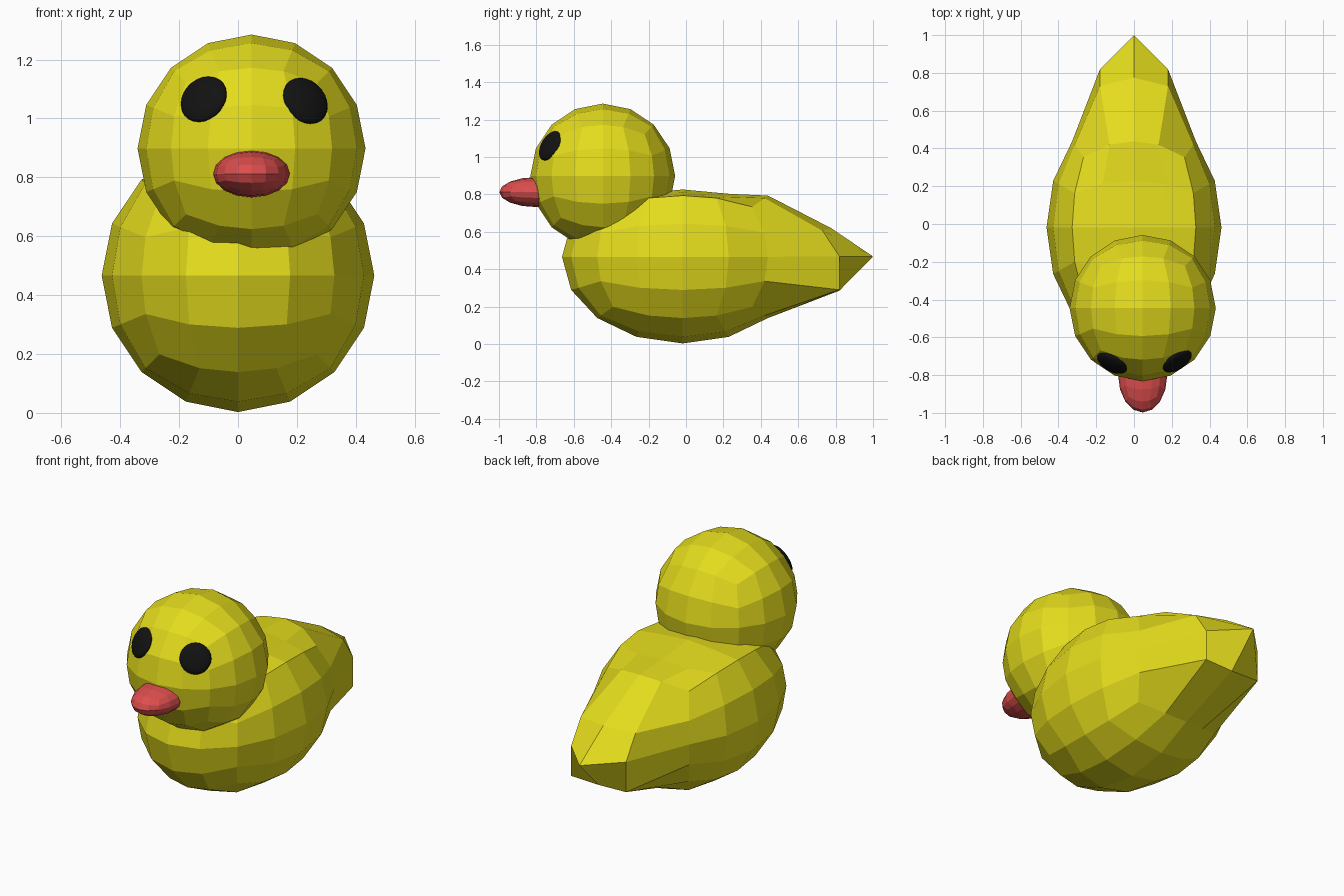
import bpy, bmesh
from math import tan, pi
from mathutils import Vector

if "Cube" in bpy.data.objects:
    bpy.data.objects.remove(bpy.data.objects["Cube"])


def material(name, rgb):
    m = bpy.data.materials.new(name)
    m.diffuse_color = (*rgb, 1)
    m.use_nodes = True
    m.node_tree.nodes["Principled BSDF"].inputs["Base Color"].default_value = m.diffuse_color
    return m


yellow = material("yellow", (0.78, 0.72, 0.012))
red = material("red", (0.72, 0.075, 0.075))
black = material("black", (0.006, 0.006, 0.006))


def finish(name, bm, mat):
    me = bpy.data.meshes.new(name)
    bm.normal_update()
    bm.to_mesh(me)
    bm.free()
    me.materials.append(mat)
    ob = bpy.data.objects.new(name, me)
    bpy.context.collection.objects.link(ob)
    return ob


def ball(name, centre, radii, mat, shape=None):
    """Cube-based sphere, 4 x 4 quads per side; shape() may move grid points."""
    bm = bmesh.new()
    bmesh.ops.create_cube(bm, size=2)
    bmesh.ops.subdivide_edges(bm, edges=bm.edges[:], cuts=3, use_grid_fill=True)
    for v in bm.verts:
        grid = tuple(round(c * 2) for c in v.co)
        d = Vector([tan(g * pi / 8) for g in grid]).normalized()
        v.co = Vector([c + r * k for c, r, k in zip(centre, radii, d)])
        if shape:
            shape(v, grid)
    return finish(name, bm, mat)


# Body: flattened back and pulled-out tail
TAIL = {(0, 0): (1.0, 0.468), (0, -1): (0.82, 0.285), (0, 1): (0.775, 0.62),
        (1, 0): (0.82, 0.468), (1, -1): (0.82, 0.29), (1, 1): (0.73, 0.605)}
BACK = {(0, 0): 0.826, (0, 1): 0.803, (1, 0): 0.812, (1, 1): 0.787}


def duck_tail(v, g):
    x, y, z = g
    if y == 2 and (abs(x), z) in TAIL:
        v.co.y, v.co.z = TAIL[abs(x), z]
        if x:
            v.co.x = 0.18 * x
    elif z == 2 and (abs(x), abs(y)) in BACK:
        v.co.z = BACK[abs(x), abs(y)]


ball("body", (0, -0.018, 0.466), (0.463, 0.645, 0.463), yellow, duck_tail)

# Head and beak, slightly off to one side
head = Vector((0.046, -0.445, 0.898))
ball("head", head, (0.387, 0.387, 0.387), yellow)
ball("beak", (0.046, -0.8, 0.812), (0.13, 0.198, 0.08), red)

# Eyes: flattened discs lying on the head surface
for side, sx in (("left", -0.163), ("right", 0.19)):
    d = Vector((sx, -0.292, 0.168))
    bm = bmesh.new()
    bmesh.ops.create_uvsphere(bm, u_segments=24, v_segments=12, radius=1)
    for v in bm.verts:
        v.co *= Vector((1, 1, 1)).x
        v.co = Vector((v.co.x * 0.086, v.co.y * 0.086, v.co.z * 0.028))
    eye = finish(side + "_eye", bm, black)
    eye.location = head + d.normalized() * 0.372
    eye.rotation_euler = d.to_track_quat('Z', 'Y').to_euler()
    for p in eye.data.polygons:
        p.use_smooth = True
